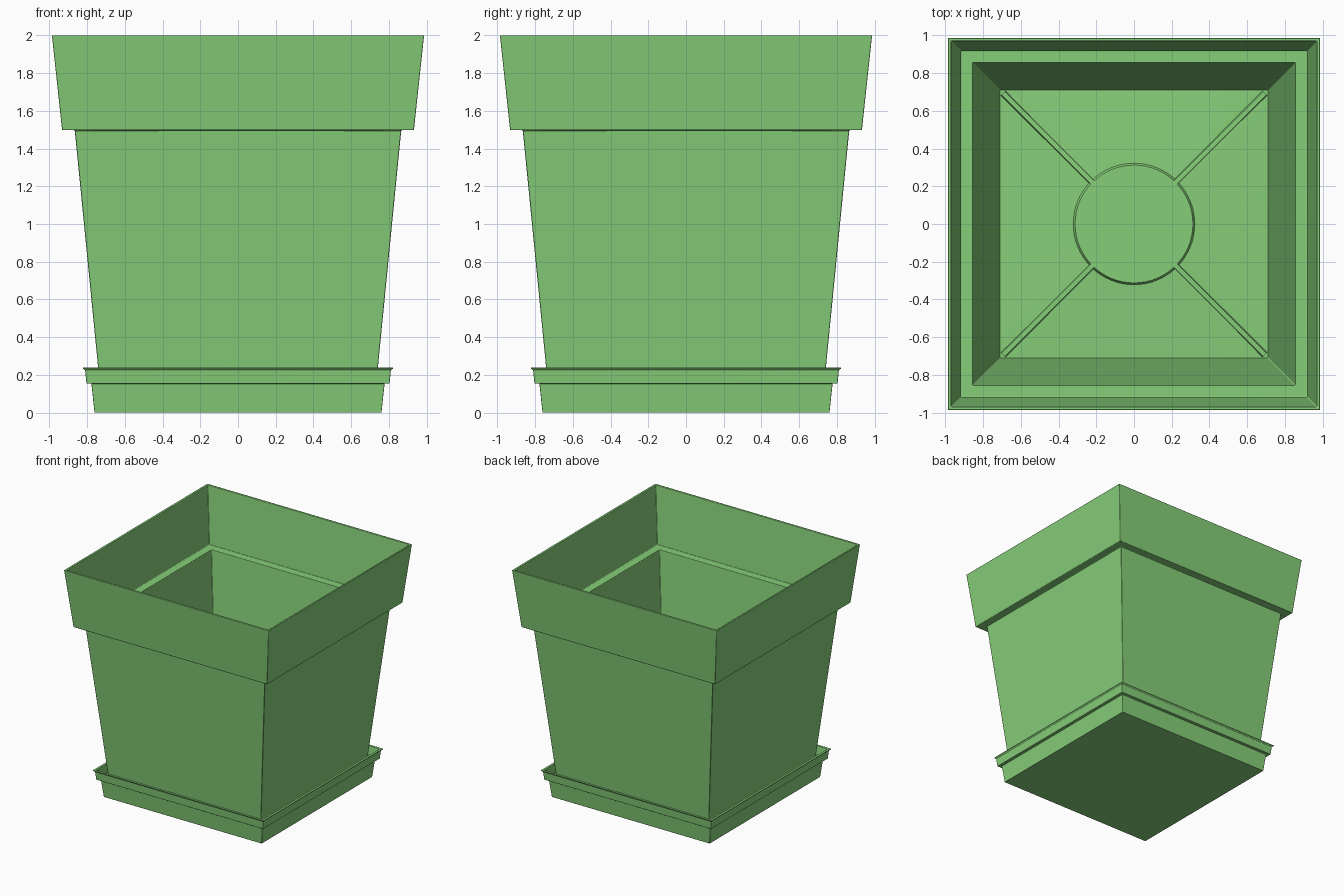
import bpy, bmesh, math
from mathutils import Matrix

if "Cube" in bpy.data.objects:
    bpy.data.objects.remove(bpy.data.objects["Cube"])

green = bpy.data.materials.new("green_plastic")
green.diffuse_color = (0.24, 0.62, 0.19, 1)
green.use_nodes = True
green.node_tree.nodes["Principled BSDF"].inputs["Base Color"].default_value = green.diffuse_color


def finish(bm, name, bevel=0.0):
    mesh = bpy.data.meshes.new(name)
    bm.to_mesh(mesh)
    bm.free()
    mesh.materials.append(green)
    ob = bpy.data.objects.new(name, mesh)
    bpy.context.collection.objects.link(ob)
    if bevel:
        mod = ob.modifiers.new("soft_edges", 'BEVEL')
        mod.width, mod.segments = bevel, 2
    bpy.ops.object.select_all(action='DESELECT')
    ob.select_set(True)
    bpy.context.view_layer.objects.active = ob
    bpy.ops.object.shade_smooth_by_angle(angle=math.radians(30))
    return ob


def loft(name, profile, sides=4, cap_start=True, bevel=0.0):
    """Stack rings of (half width, z, round?) and close the last one."""
    bm = bmesh.new()
    rings = []
    for half, z, is_round in profile:
        ring = []
        for i in range(sides):
            a = math.pi / 4 + math.tau * i / sides
            c, s = math.cos(a), math.sin(a)
            r = half if is_round else half / max(abs(c), abs(s))
            ring.append(bm.verts.new((r * c, r * s, z)))
        rings.append(ring)
    for lo, hi in zip(rings, rings[1:]):
        for i in range(sides):
            j = (i + 1) % sides
            bm.faces.new((lo[i], lo[j], hi[j], hi[i]))
    if cap_start:
        bm.faces.new(rings[0][::-1])
    bm.faces.new(rings[-1])
    return finish(bm, name, bevel)


def square(points):
    return [(h, z, False) for h, z in points]


# Tapered pot with stepped collar: up the outside, down the inside
loft("pot", square([
    (0.72, 0.025), (0.865, 1.497), (0.932, 1.497), (0.986, 2.0),
    (0.97, 2.0), (0.919, 1.512), (0.855, 1.512), (0.71, 0.045)]), bevel=0.004)

# Pot floor rising gently to a raised round disc
loft("pot_floor", [(0.712, 0.047, False), (0.322, 0.07, True),
                   (0.312, 0.088, True)], sides=64, cap_start=False)

# Four diagonal floor ribs running from the disc to the corners
bm = bmesh.new()
for k in range(4):
    turn = Matrix.Rotation(math.pi / 4 + k * math.pi / 2, 4, 'Z')
    vs = [bm.verts.new(turn @ p.to_3d()) for p in
          [Matrix.Translation((x, y, z)).to_translation()
           for x, top in ((0.31, 0.088), (0.98, 0.062))
           for y, z in ((-0.02, 0.04), (-0.012, top), (0.012, top), (0.02, 0.04))]]
    for i in range(4):
        j = (i + 1) % 4
        bm.faces.new((vs[i], vs[j], vs[j + 4], vs[i + 4]))
    bm.faces.new(vs[3::-1])
    bm.faces.new(vs[4:])
bmesh.ops.recalc_face_normals(bm, faces=bm.faces)
finish(bm, "floor_ribs")

# Square saucer with stepped wall and flared lip
loft("saucer", square([
    (0.76, 0.0), (0.777, 0.155), (0.803, 0.155), (0.81, 0.225),
    (0.822, 0.234), (0.822, 0.24), (0.802, 0.24), (0.792, 0.168),
    (0.766, 0.168), (0.75, 0.015)]), bevel=0.002)
